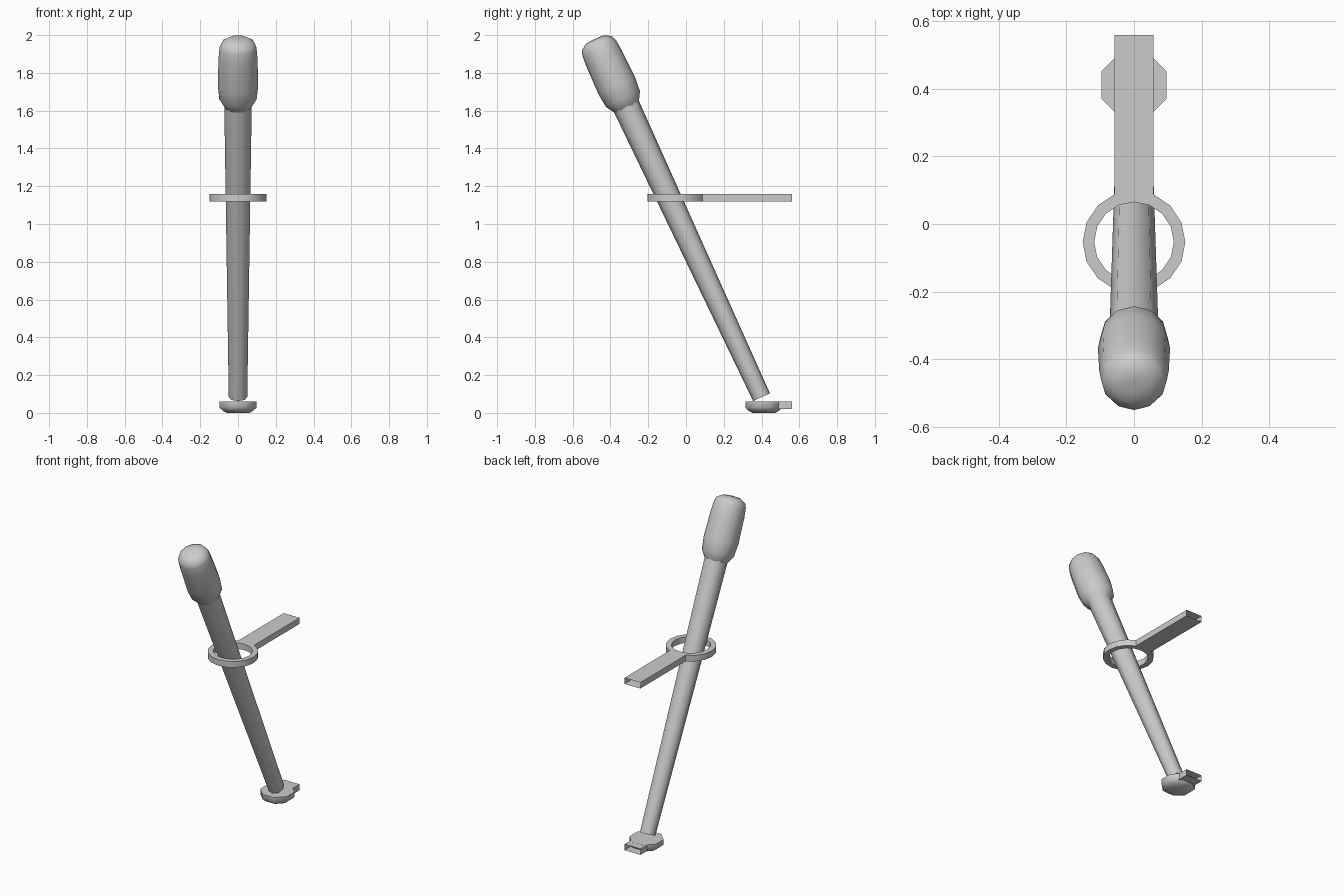
import bpy, bmesh, math
from mathutils import Matrix, Vector

cube = bpy.data.objects.get("Cube")
if cube:
    bpy.data.objects.remove(cube)

grey = bpy.data.materials.new("plain grey")
grey.use_nodes = True
color = (0.6, 0.6, 0.6, 1)
grey.diffuse_color = color
next(n for n in grey.node_tree.nodes if n.type == 'BSDF_PRINCIPLED').inputs["Base Color"].default_value = color


def finish(name, bm, matrix=Matrix(), angle=50, fix_normals=True):
    """Turn a bmesh into a shaded, coloured object."""
    bm.transform(matrix)
    if fix_normals:
        bmesh.ops.recalc_face_normals(bm, faces=bm.faces[:])
    mesh = bpy.data.meshes.new(name)
    bm.to_mesh(mesh)
    bm.free()
    mesh.materials.append(grey)
    obj = bpy.data.objects.new(name, mesh)
    bpy.context.collection.objects.link(obj)
    bpy.ops.object.select_all(action='DESELECT')
    obj.select_set(True)
    bpy.context.view_layer.objects.active = obj
    bpy.ops.object.shade_smooth_by_angle(angle=math.radians(angle))
    return obj


def loft(name, profile, sides, matrix, phase=0.0):
    """Revolve (height, radius) pairs around local z and cap both ends."""
    bm = bmesh.new()
    rings = []
    for z, r in profile:
        angles = [(i + phase) * math.tau / sides for i in range(sides)]
        rings.append([bm.verts.new((r * math.cos(a), r * math.sin(a), z)) for a in angles])
    for low, high in zip(rings, rings[1:]):
        for i in range(sides):
            j = (i + 1) % sides
            bm.faces.new((low[i], low[j], high[j], high[i]))
    bm.faces.new(rings[0][::-1])
    bm.faces.new(rings[-1])
    return finish(name, bm, matrix)


def open_arm(name, half_width, y0, y1, z0, z1):
    """Hollow rectangular arm running backwards, open at both ends."""
    bm = bmesh.new()
    corners = [(-half_width, z0), (half_width, z0), (half_width, z1), (-half_width, z1)]
    near, far = [[bm.verts.new((x, y, z)) for x, z in corners] for y in (y0, y1)]
    for i in range(4):
        j = (i + 1) % 4
        bm.faces.new((near[i], near[j], far[j], far[i]))
    return finish(name, bm, angle=30, fix_normals=False)


# Leaning torch: tapered shaft and bulbous head on one tilted axis
base = Vector((0, 0.40, 0.083))
tilt = Matrix.Translation(base) @ Matrix.Rotation(math.atan2(0.885, 1.904), 4, 'X')
loft("shaft", [(0, 0.049), (1.73, 0.073)], 8, tilt)
loft("head", [(1.69, 0.068), (1.705, 0.078), (1.74, 0.099), (1.82, 0.107),
              (1.98, 0.103), (2.04, 0.098), (2.067, 0.088), (2.088, 0.055),
              (2.092, 0.02)], 12, tilt)

# Holding ring, with its rear outer wall left out where the arm joins
SIDES, RING_Y, OUTER, INNER = 16, -0.053, 0.152, 0.118
LOW, HIGH = 1.12, 1.16
bm = bmesh.new()
section = [(OUTER, LOW), (OUTER, HIGH), (INNER, HIGH), (INNER, LOW)]
loops = []
for i in range(SIDES):
    a = i * math.tau / SIDES
    loops.append([bm.verts.new((r * math.cos(a), RING_Y + r * math.sin(a), z)) for r, z in section])
for i in range(SIDES):
    a, b = loops[i], loops[(i + 1) % SIDES]
    for k in range(4):
        joins_arm = k == 0 and i in (SIDES // 4 - 1, SIDES // 4)
        if not joins_arm:
            m = (k + 1) % 4
            bm.faces.new((a[k], b[k], b[m], a[m]))
finish("holding_ring", bm, angle=30, fix_normals=False)

# Filler between the curved ring back and the straight arm start
arm_half = OUTER * math.sin(math.tau / SIDES)
arm_start = RING_Y + OUTER * math.cos(math.tau / SIDES)
open_arm("ring_arm", arm_half, arm_start, 0.56, LOW, HIGH)

# Octagonal foot cup with a rounded underside and a short arm
loft("foot_cup", [(0, 0.065), (0.01, 0.085), (0.027, 0.105), (0.06, 0.105)], 8,
     Matrix.Translation((0, 0.412, 0)), phase=0.5)
open_arm("foot_arm", arm_half, 0.48, 0.56, 0.02, 0.0595)
